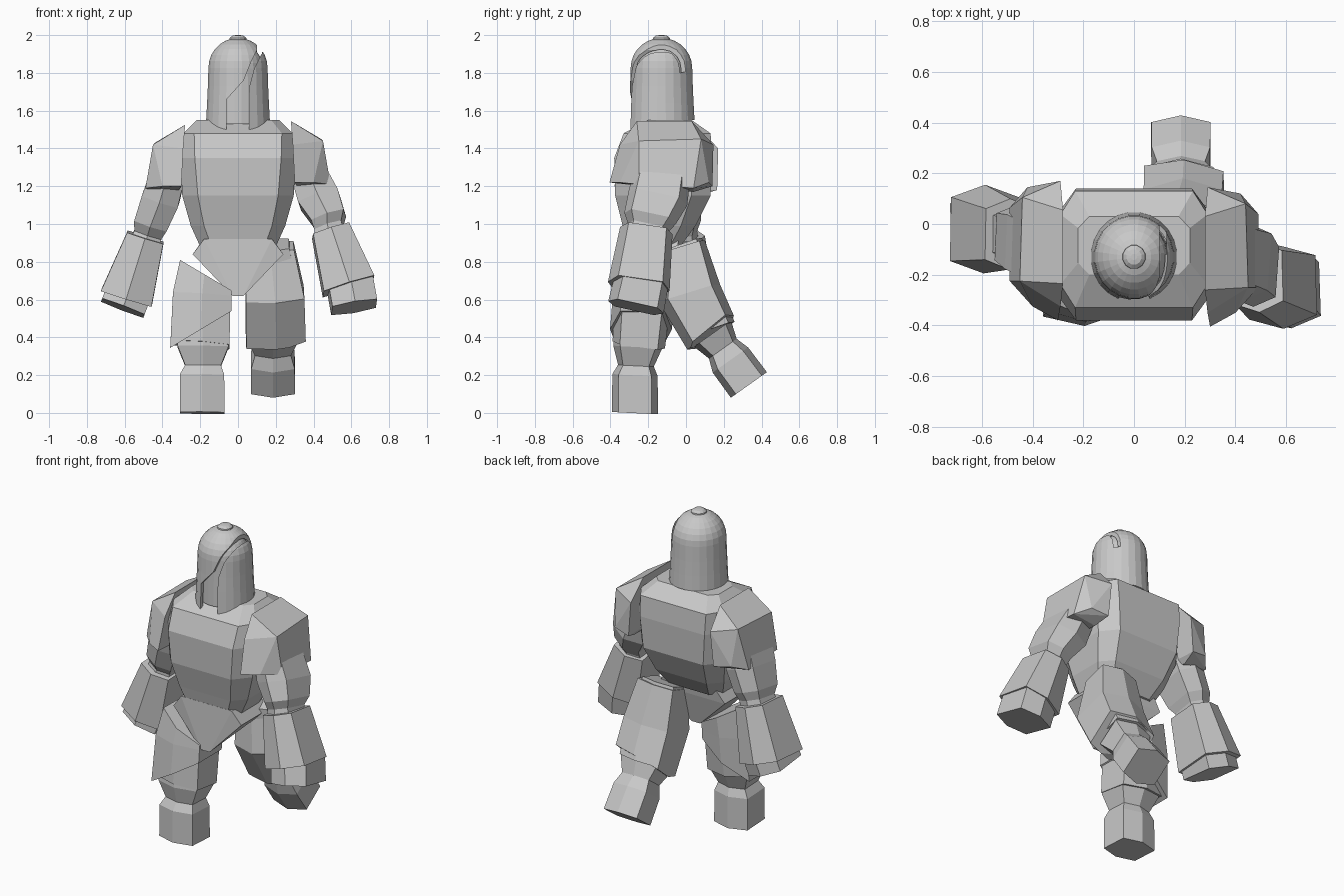
import bpy, bmesh
from math import sin, cos, pi, radians
from mathutils import Vector, Matrix

old = bpy.data.objects.get("Cube")
if old:
    bpy.data.objects.remove(old)

grey = bpy.data.materials.new("stone grey")
grey.use_nodes = True
grey.diffuse_color = (0.58, 0.58, 0.58, 1)
grey.node_tree.nodes["Principled BSDF"].inputs["Base Color"].default_value = (0.58, 0.58, 0.58, 1)


def finish(name, bm):
    bmesh.ops.recalc_face_normals(bm, faces=bm.faces[:])
    mesh = bpy.data.meshes.new(name)
    bm.to_mesh(mesh)
    bm.free()
    mesh.materials.append(grey)
    ob = bpy.data.objects.new(name, mesh)
    bpy.context.collection.objects.link(ob)
    return ob


def skin(bm, rings):
    """Join matching rings of vertices with quads and cap both ends."""
    n = len(rings[0])
    for a, b in zip(rings, rings[1:]):
        for i in range(n):
            j = (i + 1) % n
            bm.faces.new((a[i], a[j], b[j], b[i]))
    bm.faces.new(rings[0])
    bm.faces.new(rings[-1])


HEX = [(1, -.72), (1, .72), (0, 1), (-1, .72), (-1, -.72), (0, -1)]


def limb(name, rings, cuts=(), yaw=0):
    """Hexagonal loft; each ring is (centre, half width, half depth)."""
    bm = bmesh.new()
    d = (Vector(rings[-1][0]) - Vector(rings[0][0])).normalized()
    v = Vector((0, 1, 0))
    v = (v - d * v.dot(d)).normalized()
    u = v.cross(d)
    if u.x < 0:
        u = -u
    turn = Matrix.Rotation(radians(yaw), 3, -d)
    skin(bm, [[bm.verts.new(Vector(c) + turn @ (u * w * p + v * h * q)) for p, q in HEX]
              for c, w, h in rings])
    for co, no in cuts:
        res = bmesh.ops.bisect_plane(bm, geom=bm.verts[:] + bm.edges[:] + bm.faces[:],
                                     plane_co=co, plane_no=no, clear_outer=True)
        edges = [g for g in res["geom_cut"] if isinstance(g, bmesh.types.BMEdge)]
        bmesh.ops.holes_fill(bm, edges=edges)
    return finish(name, bm)


def hull(name, points, sx=1, dy=0.0, dz=0.0):
    bm = bmesh.new()
    for x, y, z in points:
        bm.verts.new((x * sx, y + dy, z + dz))
    res = bmesh.ops.convex_hull(bm, input=bm.verts[:])
    bmesh.ops.delete(bm, geom=list(set(res["geom_interior"] + res["geom_unused"])), context="VERTS")
    bmesh.ops.dissolve_limit(bm, angle_limit=0.1, verts=bm.verts[:], edges=bm.edges[:])
    return finish(name, bm)


# Torso: chamfered rings of z, half width, front, back, corner share
bm = bmesh.new()
rings = []
for z, w, f, b, k in [(.88, .2, -.31, -.03, .3), (.99, .25, -.335, .05, .28),
                      (1.15, .295, -.375, .13, .28), (1.35, .305, -.38, .14, .25),
                      (1.48, .29, -.33, .13, .2), (1.55, .22, -.2, .03, .2)]:
    c, e = w * k, (b - f) * .2
    rings.append([bm.verts.new((x, y, z)) for x, y in
                  [(w - c, f), (w, f + e), (w, b - e), (w - c, b),
                   (c - w, b), (-w, b - e), (-w, f + e), (c - w, f)]])
skin(bm, rings)
finish("torso", bm)

# Pelvis wedge
hull("pelvis", [(s * x, y, z) for s in (-1, 1) for x, y, z in
                [(.18, -.32, .92), (.19, -.04, .91), (.24, -.31, .84), (.24, -.05, .84),
                 (.03, -.33, .62), (.03, -.1, .64)]])

# Shoulder plates
shoulder = [(.28, -.26, 1.545), (.28, .03, 1.545), (.29, -.35, 1.42), (.29, .145, 1.42),
            (.3, -.405, 1.22), (.31, .14, 1.2), (.33, .04, 1.17), (.33, -.24, 1.2),
            (.45, -.25, 1.44), (.44, .08, 1.45), (.49, -.25, 1.21), (.49, .04, 1.19),
            (.4, -.35, 1.22), (.42, .12, 1.22)]
hull("left_shoulder_plate", shoulder)
hull("right_shoulder_plate", shoulder, -1, .025, -.02)

# Right arm
limb("right_upper_arm", [((-.36, -.1, 1.3), .09, .15), ((-.41, -.07, 1.13), .1, .15),
                         ((-.46, -.05, 1.0), .09, .13), ((-.475, -.04, .95), .075, .1),
                         ((-.5, -.04, .88), .08, .11)])
limb("right_gauntlet", [((-.49, -.04, .93), .1, .14), ((-.59, -.02, .61), .14, .175)])
limb("right_hand", [((-.57, -.02, .66), .12, .15), ((-.61, -.03, .555), .12, .155)])

# Left arm, swung forward
limb("left_upper_arm", [((.36, -.12, 1.3), .09, .15), ((.43, -.15, 1.13), .11, .16),
                        ((.48, -.19, 1.03), .09, .14), ((.48, -.2, .98), .075, .11),
                        ((.5, -.22, .88), .08, .11)])
limb("left_gauntlet", [((.49, -.21, .965), .1, .14), ((.585, -.25, .67), .14, .165)], yaw=4)
limb("left_hand", [((.59, -.235, .7), .12, .145), ((.615, -.265, .56), .12, .15)], yaw=4)

# Right leg, standing; the thigh is trimmed along the pelvis edge
hip_cut = ((-.29, 0, .8), (.16, 0, .27))
limb("right_thigh", [((-.15, -.18, .86), .12, .13), ((-.185, -.225, .65), .143, .15),
                     ((-.19, -.25, .36), .145, .14)], [hip_cut])
limb("right_shin", [((-.185, -.25, .4), .135, .13), ((-.185, -.255, .35), .135, .13),
                    ((-.185, -.265, .25), .095, .095),
                    ((-.19, -.27, .2), .117, .12), ((-.19, -.27, 0), .118, .122)])
limb("right_thigh_plate", [((-.165, -.2, .85), .13, .15), ((-.19, -.225, .62), .155, .162),
                           ((-.2, -.25, .28), .162, .165)],
     [hip_cut, ((-.2, 0, .44), (.6, 0, -1))])

# Left leg, stretched backward
limb("left_thigh", [((.16, -.02, .89), .11, .11), ((.185, .03, .65), .14, .14),
                    ((.185, .14, .44), .13, .125)])
limb("left_shin", [((.185, .14, .42), .13, .12), ((.185, .195, .34), .095, .09),
                   ((.185, .235, .28), .115, .115), ((.185, .333, .148), .117, .117)])
limb("left_thigh_plate", [((.17, -.005, .88), .125, .11), ((.195, .02, .63), .155, .168),
                          ((.2, .15, .38), .158, .15)],
     [((.2, .15, .43), (.2, .62, -.75))])


# Helmet: lathed shell with a lowered front rim
def lathe(name, profile, steps=24, drop=0.0):
    bm = bmesh.new()
    rows = []
    for k, (r, z) in enumerate(profile):
        row = []
        for i in range(steps):
            a = 2 * pi * (i + .5) / steps
            low = drop * max(0, -sin(a)) ** 3 if k == 0 else 0
            row.append(bm.verts.new((r * cos(a), -.13 + r * 1.04 * sin(a), z - low)))
        rows.append(row)
    skin(bm, rows)
    return finish(name, bm)


def dome(r, top):
    return [(r * cos(a), top - r + r * sin(a)) for a in [pi * k / 14 for k in range(7)]]


shell = lathe("helmet_shell", [(.17, 1.55), (.165, 1.64), (.161, 1.73)] + dome(.158, 1.985), drop=.08)
lathe("helmet_inner", [(.14, 1.53)] + dome(.134, 1.957))
lathe("helmet_button", [(.048, 1.965), (.045, 1.985), (.03, 1.997), (.012, 2.0)], 12)


def carve(name, cutter):
    cutter.hide_render = True
    cutter.hide_viewport = True
    mod = shell.modifiers.new(name, "BOOLEAN")
    mod.operation = "DIFFERENCE"
    mod.solver = "EXACT"
    mod.object = cutter


# Face opening that curls over the left side of the helmet
bm = bmesh.new()
slit = [(-.06, 1.4), (-.06, 1.66), (.03, 1.76), (.07, 1.86), (.1, 1.92), (.1, 1.99),
        (.18, 1.99), (.125, 1.9), (.085, 1.82), (.058, 1.72), (.06, 1.4)]
skin(bm, [[bm.verts.new((x, y, z)) for x, z in slit] for y in (-.5, -.1)])
carve("slit", finish("slit_cutter", bm))

# Tail of the opening, running down the back of the dome
carve("tail", hull("tail_cutter", [(x, y, z) for x in (.1, .128) for y, z in
                                   [(-.12, 1.78), (-.12, 2.05), (.1, 1.83), (.1, 2.05)]]))

# The shell is hollowed so the inner helmet shows inside the opening
carve("hollow", lathe("helmet_hollow", [(.148, 1.3)] + dome(.142, 1.966)))
